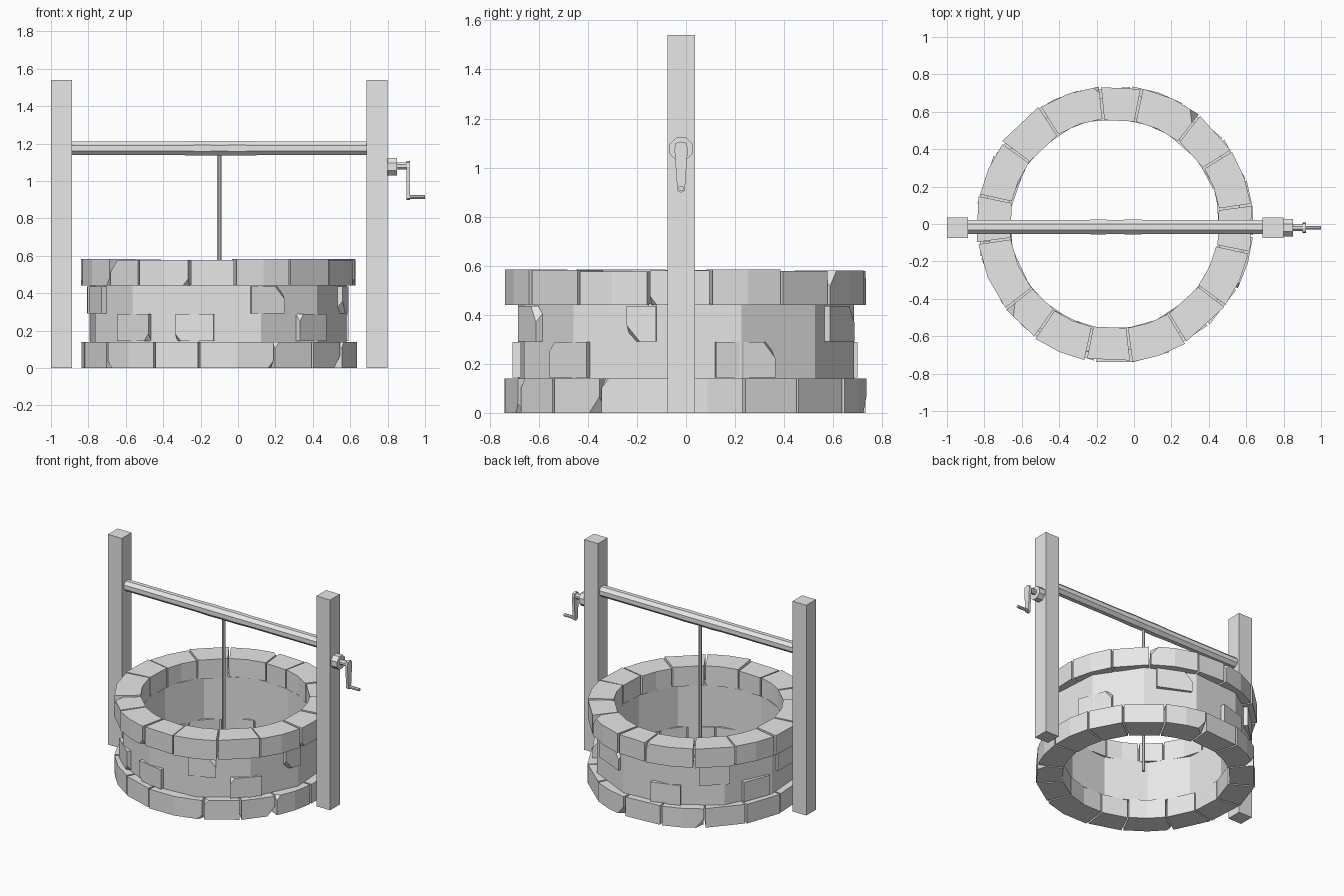
import bpy, bmesh, math, random
from mathutils import Vector, Matrix

if "Cube" in bpy.data.objects:
    bpy.data.objects.remove(bpy.data.objects["Cube"])

random.seed(4)
CX = -0.105          # well centre in x
PY = -0.02           # centre of frame and crank in y

mat = bpy.data.materials.new("light_grey")
mat.diffuse_color = (0.8, 0.8, 0.8, 1)
mat.use_nodes = True
mat.node_tree.nodes["Principled BSDF"].inputs["Base Color"].default_value = mat.diffuse_color


def finish(name, bm):
    bmesh.ops.recalc_face_normals(bm, faces=bm.faces)
    me = bpy.data.meshes.new(name)
    bm.to_mesh(me)
    bm.free()
    me.materials.append(mat)
    ob = bpy.data.objects.new(name, me)
    bpy.context.collection.objects.link(ob)
    return ob


def box(name, x0, x1, y0, y1, z0, z1):
    bm = bmesh.new()
    m = (Matrix.Translation(((x0 + x1) / 2, (y0 + y1) / 2, (z0 + z1) / 2))
         @ Matrix.Diagonal((x1 - x0, y1 - y0, z1 - z0, 1)))
    bmesh.ops.create_cube(bm, size=1, matrix=m)
    return finish(name, bm)


def rod(name, profile, origin, axis, sides=8):
    """Lathe (distance, radius) pairs round the x or z axis."""
    bm = bmesh.new()
    rings = []
    for d, r in profile:
        ring = []
        for i in range(sides):
            a = math.tau * (i + 0.5) / sides
            u, v = r * math.cos(a), r * math.sin(a)
            p = (d, u, v) if axis == 'x' else (u, v, d)
            ring.append(bm.verts.new(Vector(origin) + Vector(p)))
        rings.append(ring)
    for a, b in zip(rings, rings[1:]):
        for i in range(sides):
            j = (i + 1) % sides
            bm.faces.new((a[i], a[j], b[j], b[i]))
    bm.faces.new(rings[0])
    bm.faces.new(rings[-1])
    return finish(name, bm)


def polar(r, deg, z):
    a = math.radians(deg)
    return Vector((CX + r * math.cos(a), r * math.sin(a), z))


def stone(bm, a0, a1, r0, r1, z0, z1, chip=0.0):
    """Wedge-shaped stone, bent in the middle if wide, with an optional chipped corner."""
    part = bmesh.new()
    angles = [a0, a1] if a1 - a0 < 22 else [a0, (a0 + a1) / 2, a1]
    rows = [[part.verts.new(polar(r, a, z)) for a in angles]
            for r, z in ((r0, z0), (r1, z0), (r1, z1), (r0, z1))]
    for k in range(4):
        p, q = rows[k], rows[(k + 1) % 4]
        for i in range(len(angles) - 1):
            part.faces.new((p[i], p[i + 1], q[i + 1], q[i]))
    for e in (0, -1):
        part.faces.new([row[e] for row in rows])
    if chip:
        end, up = random.choice((0, 1)), random.choice((0, 1))
        corner = polar(r1, (a0, a1)[end], (z0, z1)[up])
        am = math.radians((a0, a1)[end])
        s = 1 if end else -1
        n = Vector((math.cos(am) - s * math.sin(am), math.sin(am) + s * math.cos(am),
                    0.9 if up else -0.9)).normalized()
        geom = part.verts[:] + part.edges[:] + part.faces[:]
        cut = bmesh.ops.bisect_plane(part, geom=geom, plane_co=corner - n * chip,
                                     plane_no=n, clear_outer=True)
        edges = [e for e in cut['geom_cut'] if isinstance(e, bmesh.types.BMEdge)]
        bmesh.ops.contextual_create(part, geom=edges)
    bmesh.ops.recalc_face_normals(part, faces=part.faces)
    me = bpy.data.meshes.new("tmp")
    part.to_mesh(me)
    part.free()
    bm.from_mesh(me)
    bpy.data.meshes.remove(me)


def course(name, joints, z0, z1, wobble):
    """Ring of stones between the given joint angles."""
    bm = bmesh.new()
    for a, b in zip(joints, joints[1:] + [joints[0] + 360]):
        stone(bm, a + 0.5, b - 0.5, 0.562 + random.uniform(-.006, .006),
              0.742 + random.uniform(-.008, .004), z0,
              z1 + random.uniform(-wobble, wobble),
              random.choice((0, 0, 0.02, 0.035)))
    return finish(name, bm)


# bottom and top stone rings
course("base_ring", [-166, -144, -117.6, -98, -66.3, -47, -28, -5, 18.6, 38, 60,
                     83, 105, 128, 150, 172], 0, 0.14, 0.0)
course("top_ring", [-172, -142, -125, -102, -83, -59, -36.5, -12, 8, 32, 52,
                    78.5, 96, 122.5, 144, 168], 0.44, 0.58, 0.004)

# twelve-sided middle wall
bm = bmesh.new()
rows = [[bm.verts.new(polar(r, -11 + 30 * i, z)) for i in range(12)]
        for r, z in ((0.575, 0.135), (0.698, 0.135), (0.698, 0.445), (0.575, 0.445))]
for k in range(4):
    p, q = rows[k], rows[(k + 1) % 4]
    for i in range(12):
        j = (i + 1) % 12
        bm.faces.new((p[i], p[j], q[j], q[i]))
finish("middle_wall", bm)

# stones standing slightly proud of the middle wall (start, end, upper course?)
bm = bmesh.new()
for a0, a1, up in ((-75.5, -60, 1), (-140, -122, 0), (-109, -92, 0), (-52, -35, 0),
                   (-20, -10, 1), (10, 31, 0), (56, 76, 1), (98, 115, 0),
                   (125, 142, 1), (150, 167, 0), (173, 188, 1), (-168, -152, 1)):
    z = 0.292 if up else 0.145
    stone(bm, a0, a1, 0.62, 0.707, z, z + 0.143, random.choice((0, 0.02, 0.035)))
finish("wall_stones", bm)

# posts
for name, x in (("left_post", -1.0), ("right_post", 0.688)):
    box(name, x, x + 0.112, PY - 0.056, PY + 0.056, 0, 1.54)

# axle, slightly uneven in the middle, and hanging rope
rod("axle", [(-0.9, .04), (-0.3, .04), (-0.2, .043), (-0.1, .041), (0.0, .043),
             (0.12, .04), (0.7, .04)], (0, -0.016, 1.175), 'x')
rod("rope", [(0.05, .012), (1.16, .012)], (-0.1, PY, 0), 'z')

# crank: hub, shaft, tapered arm and handle
rod("crank_hub", [(0.79, .051), (0.85, .051)], (0, PY, 1.076), 'x')
rod("crank_shaft", [(0.84, .02), (0.905, .02)], (0, PY, 1.08), 'x')
bm = bmesh.new()
outline = [(-.022, 1.1), (0, 1.106), (.022, 1.1), (.027, 1.075), (.015, .905),
           (0, .898), (-.015, .905), (-.027, 1.075)]
face = bm.faces.new([bm.verts.new((0.902, PY + y, z)) for y, z in outline])
ext = bmesh.ops.extrude_face_region(bm, geom=[face], use_keep_orig=True)
bmesh.ops.translate(bm, vec=(0.018, 0, 0),
                    verts=[v for v in ext['geom'] if isinstance(v, bmesh.types.BMVert)])
finish("crank_arm", bm)
rod("crank_handle", [(0.915, .011), (1.0, .011)], (0, PY, 0.915), 'x')
